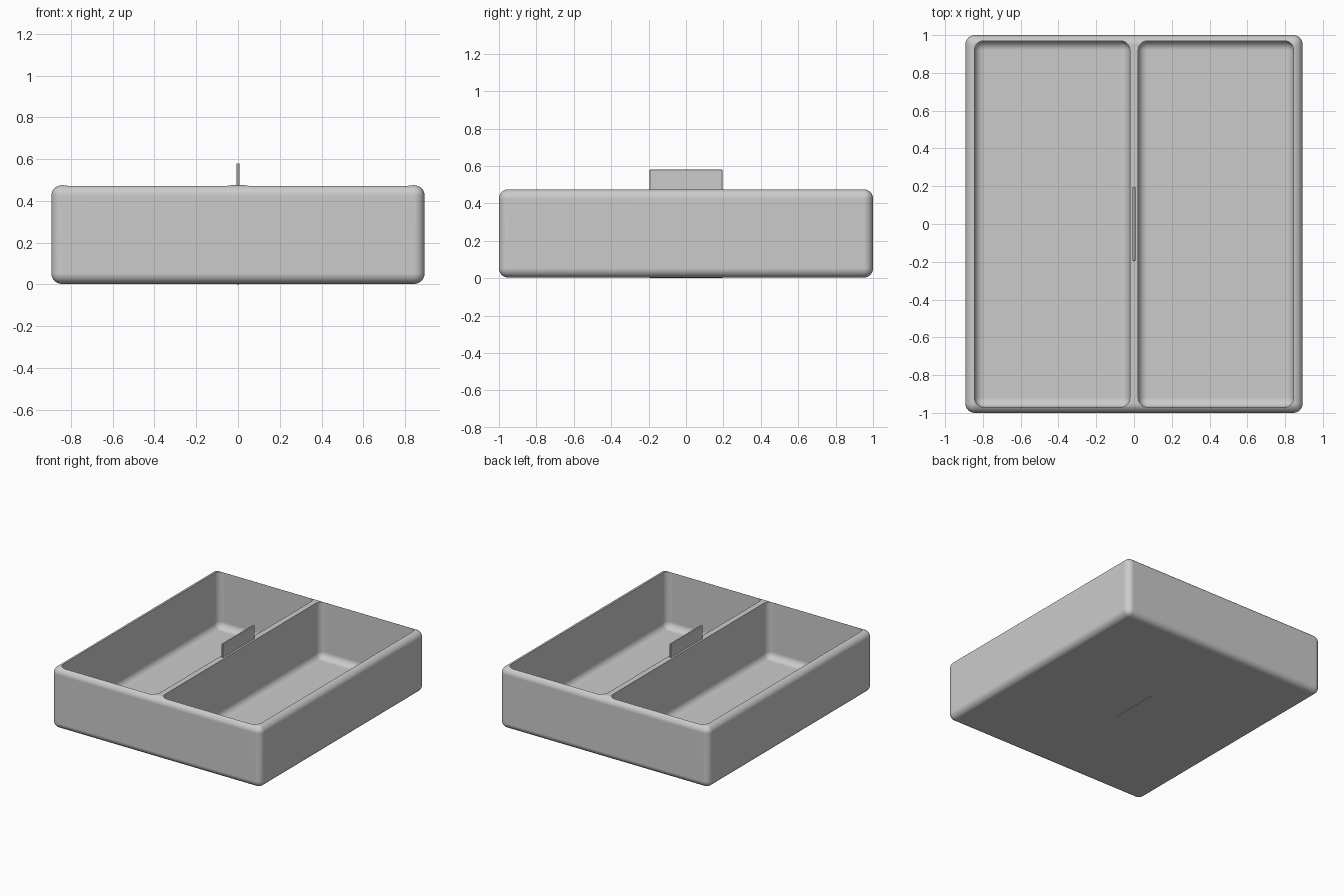
import bpy
import bmesh
import math
from mathutils import Vector

cube = bpy.data.objects.get("Cube")
if cube:
    bpy.data.objects.remove(cube, do_unlink=True)

grey = bpy.data.materials.new("plain grey")
grey.use_nodes = True
COLOUR = (0.6, 0.6, 0.6, 1)
grey.diffuse_color = COLOUR
grey.node_tree.nodes["Principled BSDF"].inputs["Base Color"].default_value = COLOUR


def rounded_box(name, low, high, radius, segments):
    """Box between two corners with every edge rounded."""
    low, high = Vector(low), Vector(high)
    bm = bmesh.new()
    bmesh.ops.create_cube(bm, size=1)
    for v in bm.verts:
        v.co = (low + high) / 2 + v.co * (high - low)
    bmesh.ops.bevel(bm, geom=bm.edges[:], offset=radius, segments=segments,
                    profile=0.5, affect='EDGES')
    mesh = bpy.data.meshes.new(name)
    bm.to_mesh(mesh)
    bm.free()
    mesh.materials.append(grey)
    obj = bpy.data.objects.new(name, mesh)
    bpy.context.collection.objects.link(obj)
    return obj


def activate(obj):
    bpy.ops.object.select_all(action='DESELECT')
    obj.select_set(True)
    bpy.context.view_layer.objects.active = obj


def finish(obj):
    activate(obj)
    bpy.ops.object.shade_smooth_by_angle(angle=math.radians(32))
    weighted = obj.modifiers.new("flat panels", 'WEIGHTED_NORMAL')
    weighted.keep_sharp = True


# Tray body
tray = rounded_box("tray", (-0.893, -1, 0.003), (0.893, 1, 0.475), 0.05, 8)

# Two open compartments, one either side of the divider
for side in (-1, 1):
    xs = sorted((side * 0.022, side * 0.845))
    cutter = rounded_box("compartment_cutter", (xs[0], -0.97, 0.04),
                         (xs[1], 0.97, 0.8), 0.05, 8)
    cutter.hide_render = True
    cut = tray.modifiers.new("compartment", 'BOOLEAN')
    cut.operation = 'DIFFERENCE'
    cut.solver = 'EXACT'
    cut.object = cutter
    activate(tray)
    bpy.ops.object.modifier_apply(modifier=cut.name)
    bpy.data.objects.remove(cutter, do_unlink=True)
finish(tray)

# Thin upright tab running through the divider
tab = rounded_box("divider_tab", (-0.007, -0.195, 0), (0.007, 0.195, 0.58), 0.004, 3)
finish(tab)
